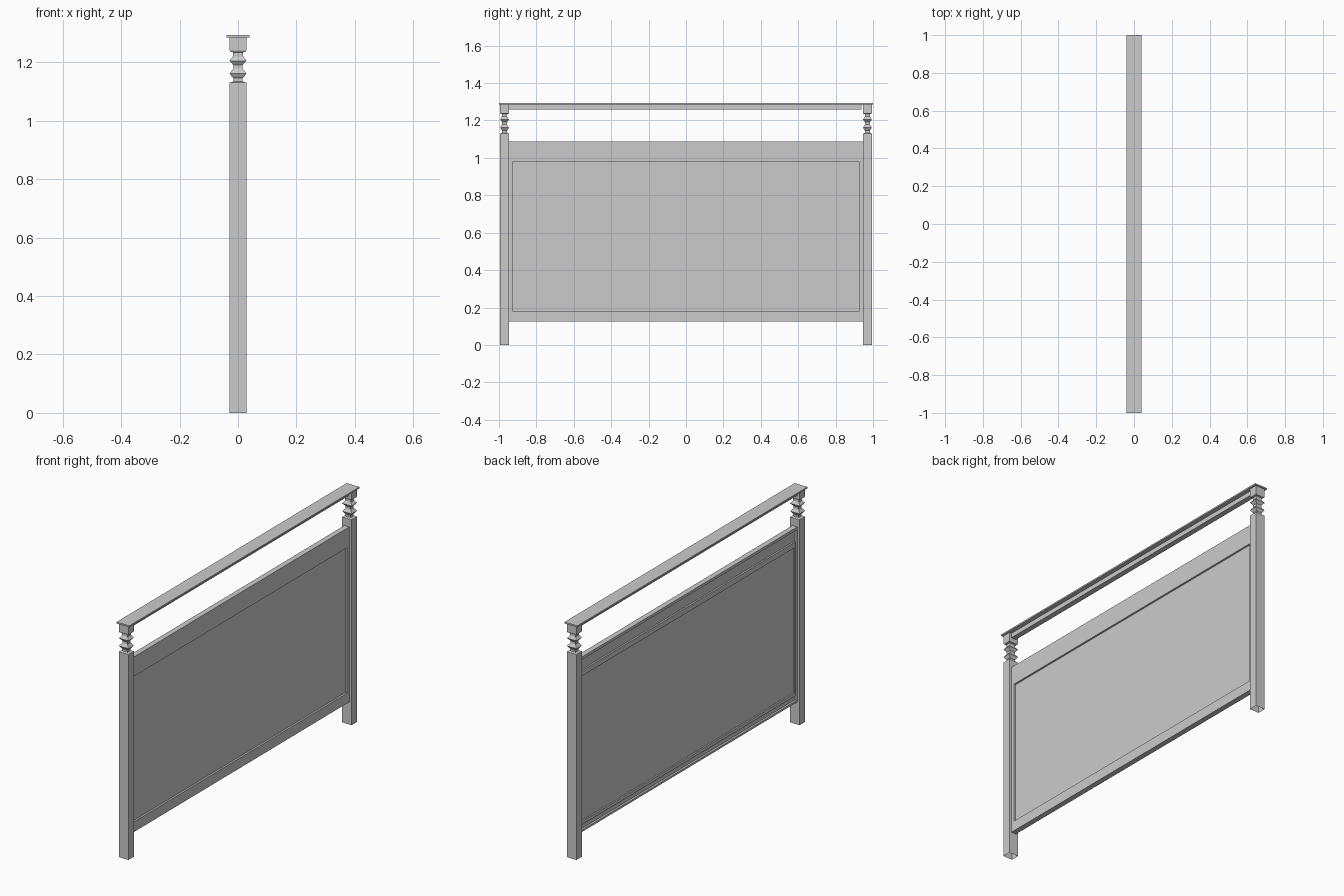
import bpy, bmesh

if "Cube" in bpy.data.objects:
    bpy.data.objects.remove(bpy.data.objects["Cube"])


def loft(name, rings, cap_start=True, cap_end=True):
    """Join four-cornered rings into one flat-faced skin."""
    bm = bmesh.new()
    loops = [[bm.verts.new(p) for p in ring] for ring in rings]
    for a, b in zip(loops, loops[1:]):
        for i in range(4):
            j = (i + 1) % 4
            bm.faces.new((a[i], a[j], b[j], b[i]))
    if cap_start:
        bm.faces.new(loops[0][::-1])
    if cap_end:
        bm.faces.new(loops[-1])
    bmesh.ops.recalc_face_normals(bm, faces=bm.faces)
    mesh = bpy.data.meshes.new(name)
    bm.to_mesh(mesh)
    bm.free()
    ob = bpy.data.objects.new(name, mesh)
    bpy.context.collection.objects.link(ob)
    return ob


def flat_ring(hx, y0, y1, z):
    return [(-hx, y0, z), (hx, y0, z), (hx, y1, z), (-hx, y1, z)]


def upright_ring(x, hy, z0, z1):
    return [(x, -hy, z0), (x, hy, z0), (x, hy, z1), (x, -hy, z1)]


def box(name, hx, y0, y1, z0, z1):
    return loft(name, [flat_ring(hx, y0, y1, z) for z in (z0, z1)])


# Square posts with stacked diamond beads, open underneath
PROFILE = [(0, 1), (1.13, 1), (1.134, 0.55), (1.146, 0.55), (1.15, 0.7),
           (1.162, 1), (1.178, 0.55), (1.191, 0.55), (1.205, 1),
           (1.22, 0.6), (1.234, 0.6), (1.236, 0.9), (1.241, 1), (1.285, 1)]
for side, label in ((-1, "front_post"), (1, "back_post")):
    cy = side * 0.970
    loft(label, [flat_ring(0.029 * s, cy - 0.0235 * s, cy + 0.0235 * s, z)
                 for z, s in PROFILE], cap_start=False)

# Flat handrail and the narrow rail under it
box("handrail", 0.039, -1, 1, 1.285, 1.293)
box("under_rail", 0.015, -0.947, 0.937, 1.26, 1.285)

# Panel: recessed field on the right, rim, groove and inner bead on the left
FIELD = (0.925, 0.18, 0.98)
OUTER = (0.947, 0.124, 1.087)
RIM = (0.942, 0.135, 1.072)
BEAD = (0.932, 0.162, 1.01)
STEPS = [(0.005, FIELD), (0.015, FIELD), (0.015, OUTER), (-0.015, OUTER),
         (-0.015, RIM), (-0.004, RIM), (-0.004, BEAD), (-0.013, BEAD),
         (-0.013, FIELD), (-0.005, FIELD)]
loft("panel", [upright_ring(x, *rect) for x, rect in STEPS])
